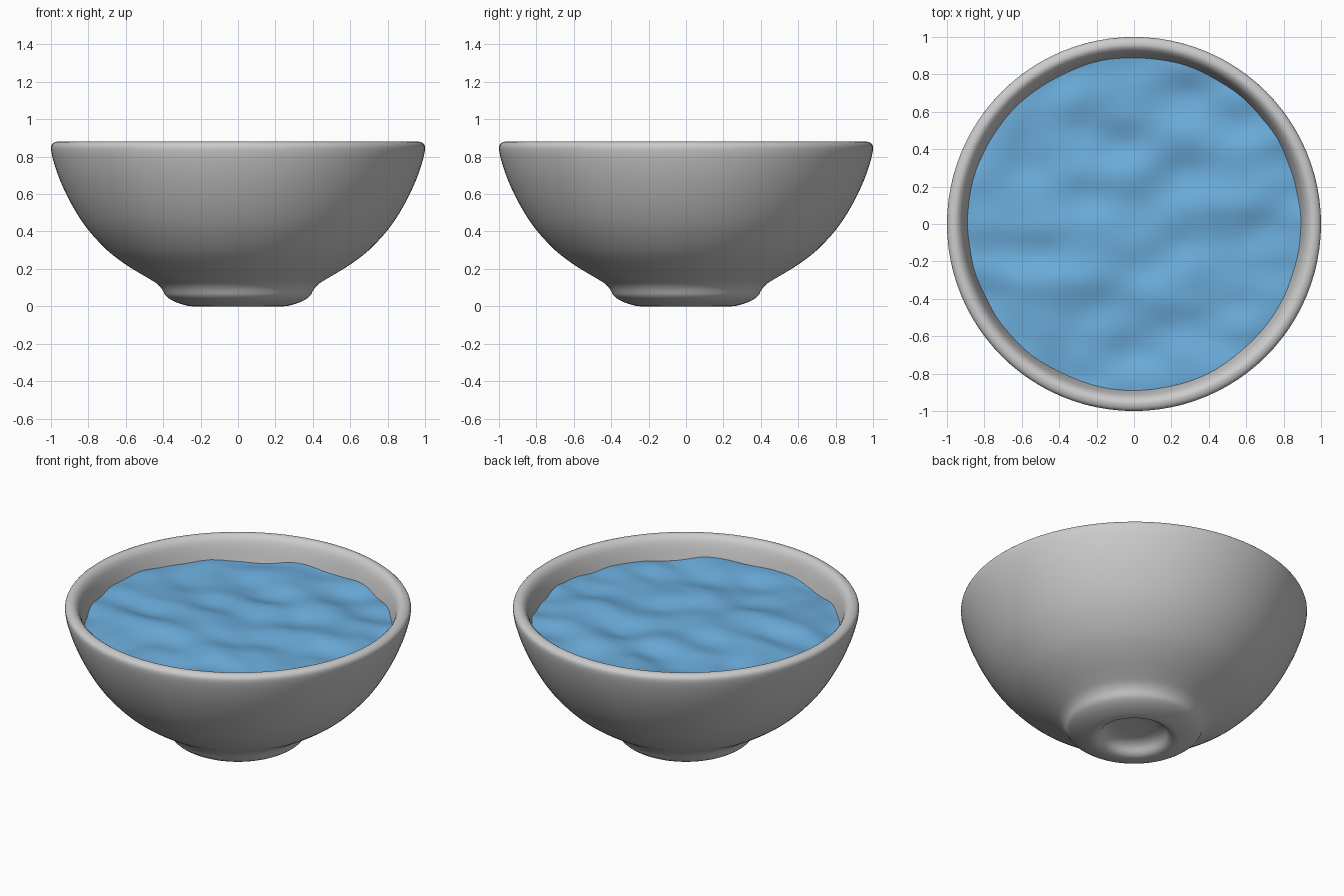
import bpy, bmesh, math
from mathutils import Vector, noise

if "Cube" in bpy.data.objects:
    bpy.data.objects.remove(bpy.data.objects["Cube"])

def material(name, rgb):
    m = bpy.data.materials.new(name)
    m.diffuse_color = (*rgb, 1)
    m.use_nodes = True
    m.node_tree.nodes["Principled BSDF"].inputs["Base Color"].default_value = m.diffuse_color
    return m

grey = material("stone_grey", (0.60, 0.60, 0.60))
blue = material("water_blue", (0.15, 0.42, 0.72))

def finish(name, bm, mat):
    bmesh.ops.recalc_face_normals(bm, faces=bm.faces)
    for f in bm.faces:
        f.smooth = True
    me = bpy.data.meshes.new(name)
    bm.to_mesh(me)
    bm.free()
    me.materials.append(mat)
    ob = bpy.data.objects.new(name, me)
    bpy.context.collection.objects.link(ob)
    return ob

# Bowl: lathed profile (radius, height) from the foot recess, over the rim, to the inside floor
profile = [(0, .075), (.12, .072), (.175, .05), (.205, .015), (.24, 0), (.29, .008),
           (.345, .028), (.385, .055), (.405, .09), (.435, .122), (.50, .162),
           (.595, .22), (.70, .30), (.81, .42), (.89, .545), (.95, .67), (.985, .77),
           (1, .84), (.993, .868), (.97, .88), (.945, .877), (.92, .85), (.90, .79),
           (.875, .69), (.82, .56), (.72, .42), (.58, .30), (.40, .21), (.2, .17), (0, .16)]

def smooth_curve(pts, n=3):
    # Catmull-Rom subdivision of the profile
    out = []
    for i in range(len(pts) - 1):
        p = [Vector(pts[min(max(i + k, 0), len(pts) - 1)]) for k in (-1, 0, 1, 2)]
        for s in range(n):
            t = s / n
            q = .5 * (2 * p[1] + (p[2] - p[0]) * t + (2 * p[0] - 5 * p[1] + 4 * p[2] - p[3]) * t ** 2
                      + (3 * p[1] - p[0] - 3 * p[2] + p[3]) * t ** 3)
            out.append((max(q.x, 0), max(q.y, 0)))
    return out + [pts[-1]]

bm = bmesh.new()
vs = [bm.verts.new((r, 0, z)) for r, z in smooth_curve(profile)]
es = [bm.edges.new(pair) for pair in zip(vs, vs[1:])]
bmesh.ops.spin(bm, geom=vs + es, cent=(0, 0, 0), axis=(0, 0, 1),
               angle=2 * math.pi, steps=96, use_duplicate=False)
bmesh.ops.remove_doubles(bm, verts=bm.verts, dist=1e-5)
finish("bowl", bm, grey)

# Water: grid trimmed to a disc that ends inside the wall, rippled with noise
bm = bmesh.new()
bmesh.ops.create_grid(bm, x_segments=48, y_segments=48, size=1)
R = .915
for v in bm.verts:
    x, y = v.co.xy
    # square to disc mapping
    v.co.x = R * x * math.sqrt(1 - y * y / 2)
    v.co.y = R * y * math.sqrt(1 - x * x / 2)
    v.co.z = .742 + .042 * noise.noise(Vector((v.co.x * 3.6, v.co.y * 5.0, 2.3)))
water = finish("water", bm, blue)
if sum(f.normal.z for f in water.data.polygons) < 0:
    water.data.flip_normals()
